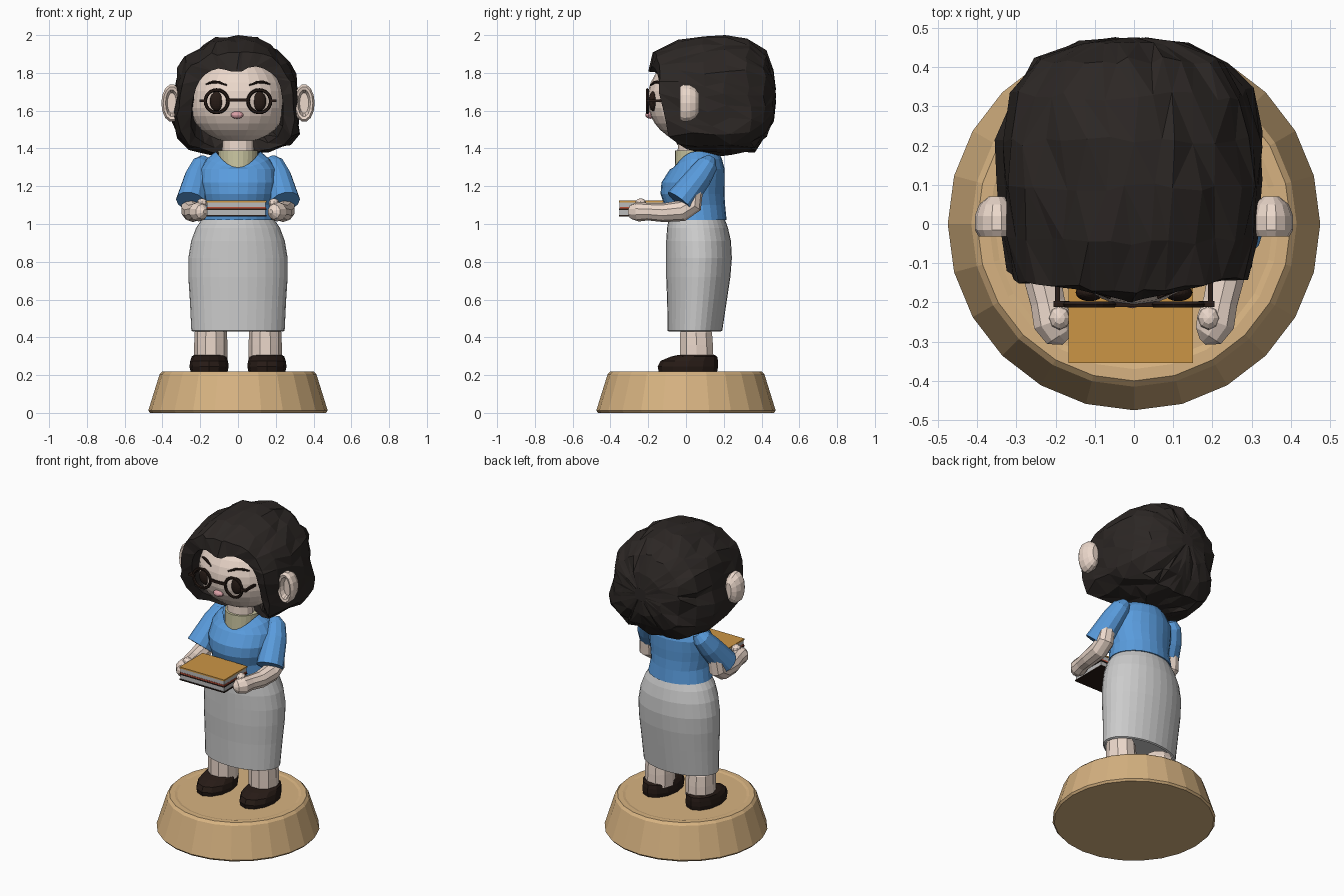
import bpy, bmesh, math, random
from math import sin, cos, pi, radians
from mathutils import Vector

if "Cube" in bpy.data.objects:
    bpy.data.objects.remove(bpy.data.objects["Cube"])

random.seed(4)
COL = dict(tan=(.68, .45, .22), skin=(.84, .69, .6), blue=(.1, .33, .72), hair=(.025, .02, .018),
           dark=(.02, .011, .008), cream=(.6, .57, .36), orange=(.6, .3, .06), red=(.5, .08, .04),
           paper=(.5, .5, .5), pink=(.7, .35, .38))
MATS = {}


def paint(ob, col):
    if col:
        if col not in MATS:
            MATS[col] = bpy.data.materials.new(col)
            MATS[col].diffuse_color = (*COL[col], 1)
        ob.data.materials.append(MATS[col])
    return ob


def finish(bm, name, col):
    bmesh.ops.recalc_face_normals(bm, faces=bm.faces)
    me = bpy.data.meshes.new(name)
    bm.to_mesh(me)
    bm.free()
    ob = bpy.data.objects.new(name, me)
    bpy.context.collection.objects.link(ob)
    return paint(ob, col)


def loft(name, rings, col=None, caps=(True, True), tri=False):
    bm = bmesh.new()
    vs = [[bm.verts.new(p) for p in r] for r in rings]
    n = len(rings[0])
    for a, b in zip(vs, vs[1:]):
        for i in range(n):
            q = [a[i], a[(i + 1) % n], b[(i + 1) % n], b[i]]
            if tri:  # random diagonals give a choppy look
                k = random.randrange(2)
                q = q[k:] + q[:k]
                bm.faces.new(q[:3])
                bm.faces.new((q[0], q[2], q[3]))
            else:
                bm.faces.new(q)
    if caps[0]:
        bm.faces.new(vs[0][::-1])
    if caps[1]:
        bm.faces.new(vs[-1])
    return finish(bm, name, col)


def ring(z, rx, y0, y1, n=24, x=0):
    """Horizontal ellipse reaching from y0 to y1."""
    cy, ry = (y0 + y1) / 2, (y1 - y0) / 2
    return [Vector((x + rx * cos(2 * pi * i / n), cy + ry * sin(2 * pi * i / n), z)) for i in range(n)]


def tube(name, path, radii, col, n=10):
    path = [Vector(p) for p in path]
    rings = []
    for i, p in enumerate(path):
        d = (path[min(i + 1, len(path) - 1)] - path[max(i - 1, 0)]).normalized()
        u = d.cross(Vector((1, 0, 0))).normalized()
        v = d.cross(u)
        rings.append([p + radii[i] * (u * cos(2 * pi * k / n) + v * sin(2 * pi * k / n)) for k in range(n)])
    return loft(name, rings, col)


def ball(name, c, r, col, u=16, v=12, jowl=0):
    bm = bmesh.new()
    bmesh.ops.create_uvsphere(bm, u_segments=u, v_segments=v, radius=1)
    for p in bm.verts:
        p.co.x *= 1 + jowl * max(0, -p.co.z)
        p.co = Vector([c[k] + p.co[k] * r[k] for k in range(3)])
    return finish(bm, name, col)


def box(name, lo, hi, col):
    bm = bmesh.new()
    bmesh.ops.create_cube(bm, size=1)
    for p in bm.verts:
        p.co = Vector([lo[k] + (p.co[k] + .5) * (hi[k] - lo[k]) for k in range(3)])
    return finish(bm, name, col)


# Round plinth
loft("base", [ring(z, r, -r, r) for z, r in ((0, .465), (.012, .475), (.205, .415), (.22, .40), (.22, .37), (.216, .355))], "tan")

# Skirt with a hollow hem
loft("skirt", [ring(*a, n=32) for a in ((.5, .23, -.08, .175), (.43, .235, -.088, .182), (.435, .247, -.097, .192),
     (.6, .255, -.1, .217), (.72, .263, -.105, .235), (.82, .263, -.105, .243), (.91, .248, -.105, .238),
     (.98, .222, -.1, .222), (1.04, .18, -.09, .2))])

# Sweater with a dipped neckline
torso = [ring(*a) for a in ((1.02, .2, -.102, .215), (1.1, .185, -.115, .207), (1.16, .197, -.135, .203), (1.22, .205, -.13, .205),
         (1.29, .2, -.085, .205), (1.345, .165, -.07, .19), (1.385, .118, -.063, .17))]
for p in torso[-1] + torso[-2]:
    p.z -= .085 * max(0, -(p.y - .055) / .117) ** 2 * (1 if p in torso[-1] else .5)
loft("sweater", torso, "blue", (True, False))
loft("collar", [ring(1.25, .1, -.06, .15), ring(1.39, .105, -.058, .165)], "cream")
loft("neck", [ring(1.36, .085, -.045, .1, 12), ring(1.5, .08, -.04, .09, 12)], "skin")

for s, side in ((-1, "left"), (1, "right")):
    # Legs and shoes
    x = s * .144
    loft(side + "_leg", [ring(.28, .088, -.035, .15, 10, x), ring(.36, .088, -.035, .147, 10, x),
                         ring(.425, .086, -.035, .142, 10, x), ring(.46, .075, -.03, .125, 10, x)], "skin")
    loft(side + "_shoe", [ring(z, r, a, b, 12, s * .153) for z, r, a, b in (
        (.22, .098, -.145, .165), (.245, .104, -.15, .17), (.275, .1, -.135, .17), (.298, .092, -.08, .165), (.307, .08, -.04, .15))], "dark")
    # Sleeve, forearm, hand and thumb
    tube(side + "_sleeve", [(s * .17, .13, 1.345), (s * .19, .115, 1.315), (s * .215, .07, 1.25), (s * .25, -.033, 1.118)],
         (.03, .055, .068, .08), "blue", 12)
    tube(side + "_arm", [(s * .24, .04, 1.18), (s * .247, .03, 1.1), (s * .245, -.02, 1.07), (s * .238, -.12, 1.06),
         (s * .22, -.2, 1.065), (s * .208, -.25, 1.065), (s * .19, -.285, 1.065), (s * .175, -.3, 1.065)],
         (.05, .055, .056, .05, .046, .052, .04, .012), "skin")
    ball(side + "_thumb", (s * .19, -.24, 1.11), (.028, .03, .026), "skin", 8, 6)
    # Cupped ear
    ear = [(.07, .02, .05), (.05, .045, .08), (.02, .056, .098), (-.015, .056, .1), (-.032, .046, .088),
           (-.028, .034, .072), (0, .024, .055)]
    loft(side + "_ear", [[(s * (.35 + a * cos(pi * k / 7)), y, 1.64 + b * sin(pi * k / 7)) for k in range(14)]
                         for y, a, b in ear], "skin")
    # Eye, brow and glasses half
    ball(side + "_eye", (s * .113, -.175, 1.65), (.036, .022, .052), "dark")
    tube(side + "_brow", [(s * .06, -.188, 1.735), (s * .1, -.168, 1.75), (s * .135, -.149, 1.752), (s * .17, -.122, 1.74)],
         (.004, .008, .008, .004), "dark", 6)
    bpy.ops.mesh.primitive_torus_add(major_segments=24, minor_segments=6, major_radius=.06, minor_radius=.009,
                                     location=(s * .113, -.205, 1.65), rotation=(pi / 2, 0, 0))
    bpy.context.object.name = side + "_lens_frame"
    paint(bpy.context.object, "dark")
    box(side + "_hinge", (s * .185 - .02, -.212, 1.645), (s * .185 + .02, -.196, 1.66), "dark")
    box(side + "_temple", (s * .195 - .006, -.205, 1.645), (s * .195 + .006, -.06, 1.66), "dark")
box("bridge", (-.055, -.212, 1.648), (.055, -.198, 1.664), "dark")

# Head and small mouth
ball("head", (0, .03, 1.66), (.25, .235, .23), "skin", 24, 16, jowl=.14)
ball("mouth", (-.005, -.19, 1.577), (.035, .025, .02), "pink", 10, 8)

# Hair: angular outlines seen from the front, lofted from the face opening to the back
CX, CZ = -.008, 1.68
OUTER = [(-90, .315), (-60, .345), (-37, .405), (-20, .355), (0, .33), (30, .335), (60, .325), (90, .325),
         (120, .325), (150, .345), (180, .335), (200, .355), (218, .405), (240, .345), (270, .315)]
OPEN = [(-90, .29), (-60, .3), (-40, .31), (-20, .26), (0, .24), (20, .235), (40, .21), (60, .18), (80, .125),
        (105, .13), (125, .175), (150, .205), (180, .225), (200, .25), (220, .31), (270, .29)]
OPEN_Y = [(-90, .1), (-60, .03), (-30, -.095), (0, -.13), (30, -.15), (60, -.18), (90, -.2),
          (120, -.18), (150, -.155), (180, -.135), (210, -.095), (240, .03), (270, .1)]


def at(table, d):
    for (a, va), (b, vb) in zip(table, table[1:]):
        if a <= d <= b:
            return va + (vb - va) * (d - a) / (b - a)


N = 32
rings = [[] for _ in range(10)]
for i in range(N):
    d = -90 + 360 * i / N
    c, s = cos(radians(d)), sin(radians(d))
    low, up = max(0, -s), max(0, s)
    o, r, y = at(OUTER, d), at(OPEN, d), at(OPEN_Y, d)
    spec = [(r * (1 - .22 * low), .08, 0), (r, y, 0),
            (r + (o - r) * (.7 - .18 * up), y - .005 + .03 * up, .01),
            (o * (.97 - .06 * up), -.03 + .12 * low - .01 * up, .016), (o * (1 - .01 * up), .1 + .1 * low, .016),
            (o, .22 + .04 * low, .022), (o * (.9 + .04 * up + .05 * low), .335 + .03 * low, .022),
            (o * .72, .425, .018), (o * .42, .465, .012), (o * .12, .476, .004)]
    for k, (rad, yy, j) in enumerate(spec):
        rad += random.uniform(-1, .4) * j
        twist = radians(random.uniform(-4, 4)) if j else 0
        c2, s2 = cos(radians(d) + twist), sin(radians(d) + twist)
        rings[k].append((CX + rad * c2, yy + random.uniform(-1, .2) * j, min(2, CZ + rad * s2)))
loft("hair", rings, "hair", (False, True), tri=True)

# Stack of books held in front
for name, z0, z1, inset, col in (("lower_book_back", 1.04, 1.047, 0, "dark"), ("lower_book_pages", 1.047, 1.074, .004, "paper"),
                                 ("lower_book_front", 1.074, 1.081, 0, "dark"), ("upper_book_back", 1.081, 1.09, .002, "red"),
                                 ("upper_book_pages", 1.09, 1.115, .004, "paper"), ("upper_book_front", 1.115, 1.124, 0, "orange")):
    box(name, (-.167 + inset, -.355 + inset, z0), (.15 - inset, -.12 - inset, z1), col)

for m in bpy.data.materials:
    if m.users and not m.is_grease_pencil:
        m.use_nodes = True
        m.node_tree.nodes["Principled BSDF"].inputs["Base Color"].default_value = m.diffuse_color
